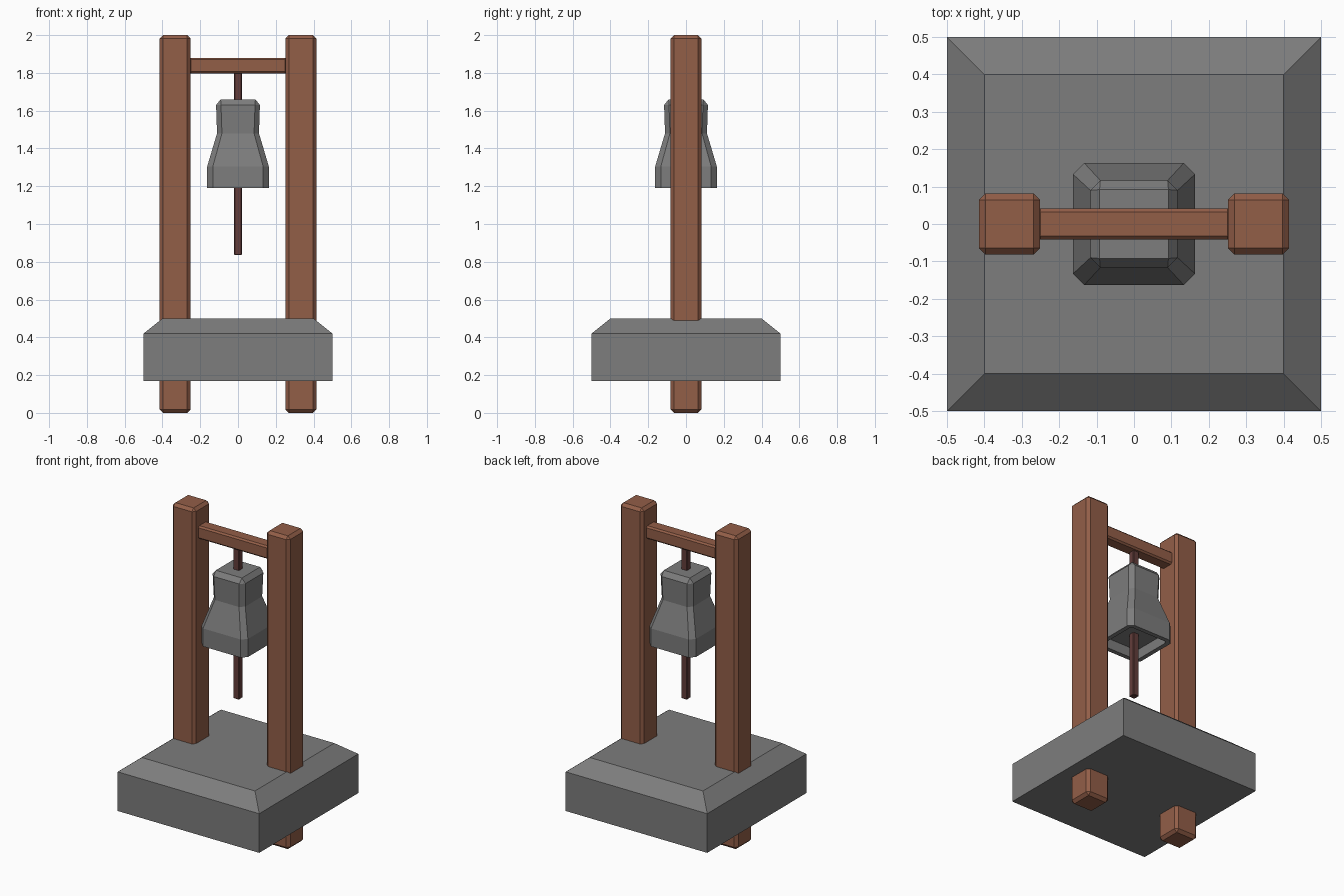
import bpy, bmesh

if "Cube" in bpy.data.objects:
    bpy.data.objects.remove(bpy.data.objects["Cube"])


def material(name, rgb):
    m = bpy.data.materials.new(name)
    m.diffuse_color = (*rgb, 1)
    m.use_nodes = True
    m.node_tree.nodes["Principled BSDF"].inputs["Base Color"].default_value = m.diffuse_color
    return m


WOOD = material("brown wood", (0.29, 0.112, 0.064))
STONE = material("grey stone", (0.205, 0.205, 0.205))
ROPE = material("dark rope", (0.125, 0.047, 0.043))


def add_object(name, bm, mat, bevel=0):
    bmesh.ops.recalc_face_normals(bm, faces=bm.faces)
    me = bpy.data.meshes.new(name)
    bm.to_mesh(me)
    bm.free()
    me.materials.append(mat)
    ob = bpy.data.objects.new(name, me)
    bpy.context.collection.objects.link(ob)
    if bevel:
        mod = ob.modifiers.new("chamfer", 'BEVEL')
        mod.width, mod.segments, mod.limit_method = bevel, 1, 'NONE'
    return ob


def box(name, lo, hi, mat, bevel=0):
    bm = bmesh.new()
    bmesh.ops.create_cube(bm, size=1)
    for v in bm.verts:
        v.co = [(a + b) / 2 + c * (b - a) for a, b, c in zip(lo, hi, v.co)]
    return add_object(name, bm, mat, bevel)


def loft(name, rings, mat):
    """Stack square rings (half width, corner cut, z) and cap both ends."""
    bm = bmesh.new()
    loops = []
    for h, c, z in rings:
        k = h - c
        pts = [(k, -h), (h, -k), (h, k), (k, h), (-k, h), (-h, k), (-h, -k), (-k, -h)]
        loops.append([bm.verts.new((x, y, z)) for x, y in pts])
    for a, b in zip(loops, loops[1:]):
        for i in range(8):
            j = (i + 1) % 8
            bm.faces.new((a[i], a[j], b[j], b[i]))
    bm.faces.new(loops[0])
    bm.faces.new(loops[-1])
    bmesh.ops.remove_doubles(bm, verts=bm.verts, dist=1e-5)
    return add_object(name, bm, mat)


# Stone base with a sloped upper edge
loft("base", [(0.5, 0, 0.17), (0.5, 0, 0.42), (0.4, 0, 0.5)], STONE)

# Two posts and the crossbeam
for side, x in (("left", -0.333), ("right", 0.333)):
    box(side + "_post", (x - 0.082, -0.082, 0), (x + 0.082, 0.082, 2), WOOD, 0.018)
box("crossbeam", (-0.26, -0.042, 1.797), (0.26, 0.042, 1.88), WOOD, 0.01)

# Bell: recess, rim, flared body, chamfered top
loft("bell", [(0.13, 0.015, 1.25), (0.135, 0.015, 1.19), (0.163, 0.03, 1.19),
              (0.163, 0.03, 1.305), (0.111, 0.026, 1.48), (0.116, 0.026, 1.63),
              (0.092, 0, 1.66)], STONE)

# Rope through the bell
box("rope", (-0.02, -0.02, 0.835), (0.02, 0.02, 1.81), ROPE, 0.003)
